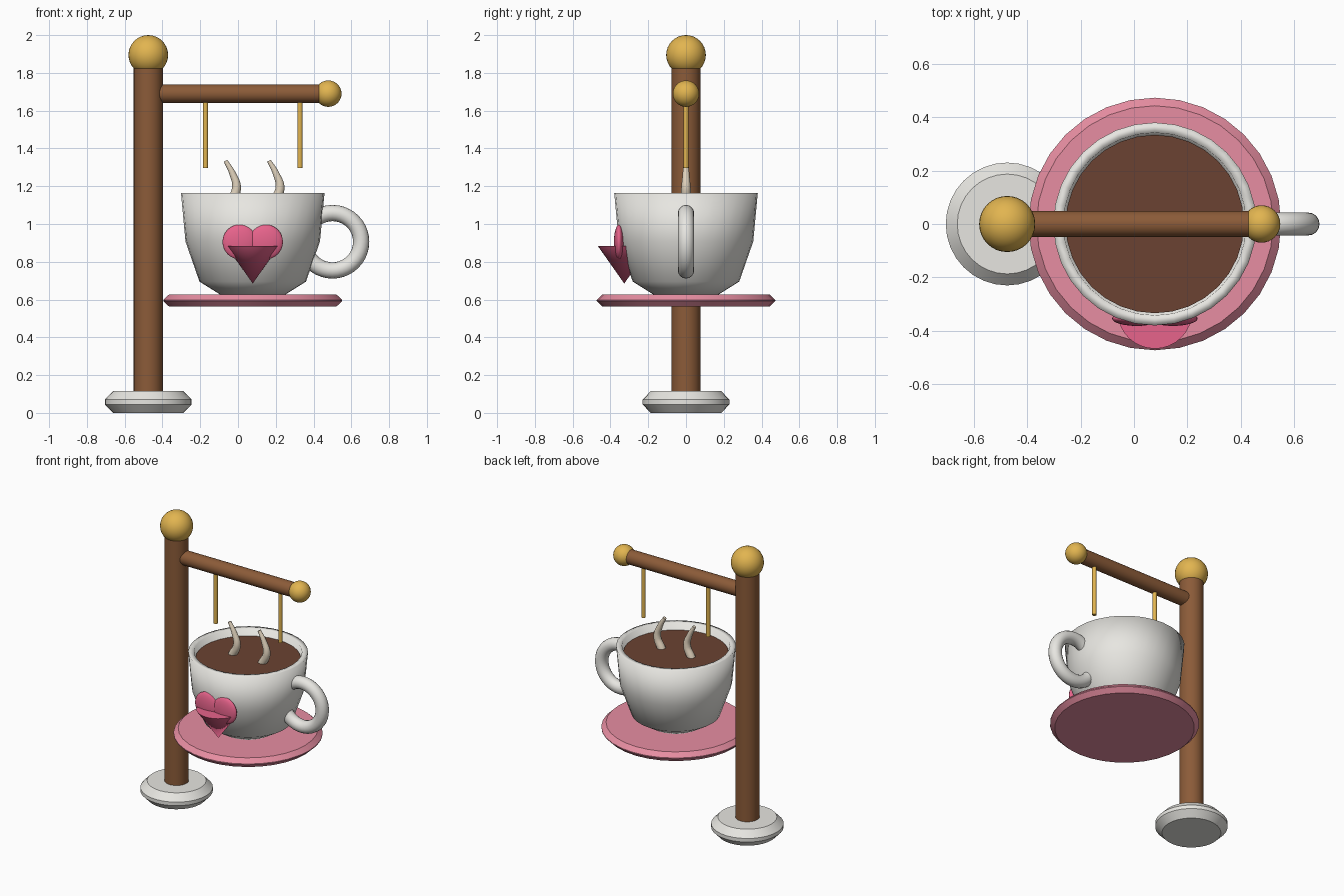
import bpy, math
from mathutils import Vector

if "Cube" in bpy.data.objects:
    bpy.data.objects.remove(bpy.data.objects["Cube"], do_unlink=True)


def material(name, rgb):
    m = bpy.data.materials.new(name)
    m.use_nodes = True
    col = (*rgb, 1)
    m.diffuse_color = col
    m.node_tree.nodes["Principled BSDF"].inputs["Base Color"].default_value = col
    return m


WOOD = material("brown wood", (0.26, 0.105, 0.04))
GOLD = material("gold", (0.76, 0.46, 0.08))
CHINA = material("white china", (0.84, 0.83, 0.79))
PINK = material("soft pink", (0.80, 0.27, 0.36))
ROSE = material("deep rose", (0.80, 0.125, 0.26))
COFFEE = material("dark coffee", (0.145, 0.055, 0.032))
STEAM = material("pale steam", (0.74, 0.64, 0.50))

POST_X, CUP_X, ARM_Z = -0.475, 0.078, 1.69


def finish(name, mat, angle=35):
    ob = bpy.context.object
    ob.name = name
    ob.data.materials.append(mat)
    bpy.ops.object.shade_smooth_by_angle(angle=math.radians(angle))
    return ob


def rod(name, mat, start, end, r1, r2=None):
    a, b = Vector(start), Vector(end)
    d = b - a
    bpy.ops.mesh.primitive_cone_add(
        vertices=32, radius1=r1, radius2=r1 if r2 is None else r2, depth=d.length,
        location=(a + b) / 2, rotation=d.to_track_quat('Z', 'Y').to_euler())
    return finish(name, mat)


def ball(name, mat, loc, r, scale=(1, 1, 1)):
    bpy.ops.mesh.primitive_uv_sphere_add(segments=32, ring_count=16, radius=r, location=loc)
    bpy.context.object.scale = scale
    return finish(name, mat)


def lathe(name, mat, x, profile, angle=35, n=32):
    """Spin (radius, z) points around a vertical axis and cap both ends."""
    verts = [(r * math.cos(math.tau * i / n), r * math.sin(math.tau * i / n), z)
             for r, z in profile for i in range(n)]
    faces = [(k * n + i, k * n + (i + 1) % n, (k + 1) * n + (i + 1) % n, (k + 1) * n + i)
             for k in range(len(profile) - 1) for i in range(n)]
    last = (len(profile) - 1) * n
    faces += [tuple(reversed(range(n))), tuple(range(last, last + n))]
    me = bpy.data.meshes.new(name)
    me.from_pydata(verts, [], faces)
    ob = bpy.data.objects.new(name, me)
    ob.location.x = x
    bpy.context.collection.objects.link(ob)
    bpy.ops.object.select_all(action='DESELECT')
    ob.select_set(True)
    bpy.context.view_layer.objects.active = ob
    return finish(name, mat, angle)


# Stand
lathe("stand_base", CHINA, POST_X,
      [(0.187, 0), (0.23, 0.045), (0.23, 0.07), (0.187, 0.115)])
rod("post", WOOD, (POST_X, 0, 0.1), (POST_X, 0, 1.87), 0.077)
ball("post_finial", GOLD, (POST_X, 0, 1.895), 0.105)
rod("arm", WOOD, (-0.42, 0, ARM_Z), (0.46, 0, ARM_Z), 0.049)
ball("arm_finial", GOLD, (0.478, 0, ARM_Z), 0.07)
for side, s in (("right", -1), ("left", 1)):
    x = CUP_X + s * 0.25
    rod(side + "_hanger", GOLD, (x, 0, 1.296), (x, 0, 1.66), 0.0135)

# Saucer and cup
lathe("saucer", PINK, CUP_X, [(0.443, 0.563), (0.473, 0.592), (0.473, 0.598), (0.443, 0.627)])
lathe("cup", CHINA, CUP_X,
      [(0.17, 0.625), (0.282, 0.695), (0.356, 0.907), (0.38, 1.164),
       (0.342, 1.164), (0.322, 0.92), (0.25, 0.72)], angle=100)
lathe("coffee", COFFEE, CUP_X, [(0.325, 1.08), (0.334, 1.118)])
bpy.ops.mesh.primitive_torus_add(
    major_segments=40, minor_segments=16, major_radius=0.152, minor_radius=0.043,
    location=(0.5, 0, 0.906), rotation=(math.pi / 2, 0, 0))
finish("cup_handle", CHINA)

# Heart: two flattened lobes above a downward cone
for side, s in (("right", -1), ("left", 1)):
    ball(side + "_heart_lobe", ROSE, (CUP_X + s * 0.068, -0.354, 0.905), 0.092, (1, 0.3, 1))
rod("heart_point", ROSE, (CUP_X, -0.327, 0.685), (CUP_X, -0.327, 0.884), 0, 0.14)

# Steam wisps: tapering curved tubes
for side, x in (("right", -0.008), ("left", 0.222)):
    cu = bpy.data.curves.new(side + "_steam", 'CURVE')
    cu.dimensions = '3D'
    cu.bevel_depth = 0.028
    cu.bevel_resolution = 3
    cu.use_fill_caps = True
    sp = cu.splines.new('BEZIER')
    path = [(-0.035, 1.11, 1), (0, 1.19, 0.9), (-0.02, 1.265, 0.65), (-0.058, 1.335, 0.4)]
    sp.bezier_points.add(len(path) - 1)
    for p, (dx, z, r) in zip(sp.bezier_points, path):
        p.co, p.radius = (x + dx, 0, z), r
        p.handle_left_type = p.handle_right_type = 'AUTO'
    ob = bpy.data.objects.new(side + "_steam", cu)
    cu.materials.append(STEAM)
    bpy.context.collection.objects.link(ob)
